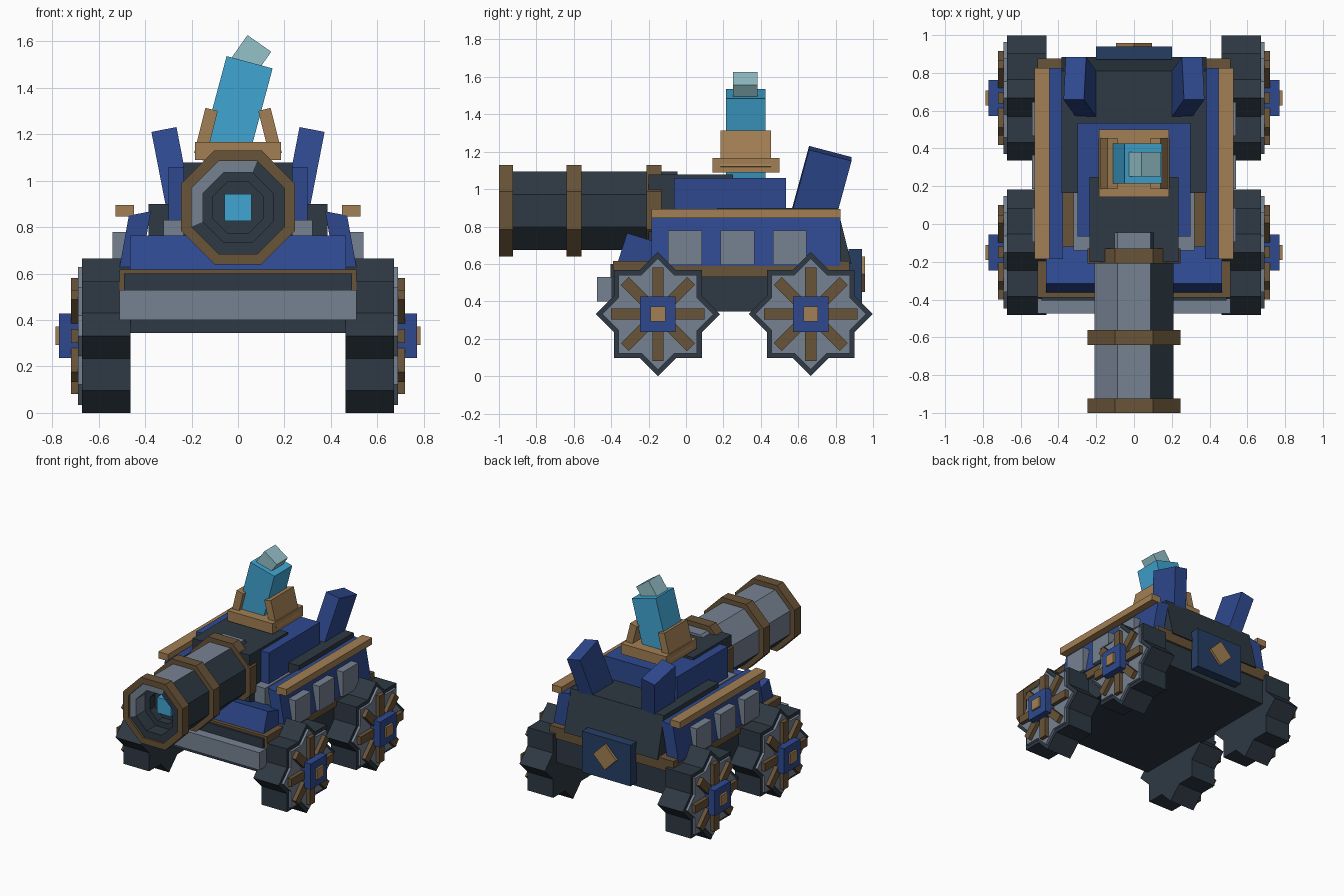
import bpy, bmesh, math
from mathutils import Matrix, Euler, Vector

if "Cube" in bpy.data.objects:
    bpy.data.objects.remove(bpy.data.objects["Cube"])


def mat(name, r, g, b):
    m = bpy.data.materials.new(name)
    m.diffuse_color = [(c / 255 / 12.92 if c < 10 else ((c / 255 + 0.055) / 1.055) ** 2.4)
                       for c in (r, g, b)] + [1]
    m.use_nodes = True
    m.node_tree.nodes["Principled BSDF"].inputs["Base Color"].default_value = m.diffuse_color
    return m


DARK = mat("dark_iron", 46, 57, 67)
GRAY = mat("gray_steel", 118, 130, 146)
BLUE = mat("blue_paint", 46, 73, 143)
NAVY = mat("navy_plate", 38, 62, 100)
BROWN = mat("brown_bronze", 104, 83, 56)
WOOD = mat("light_wood", 162, 127, 84)
CYAN = mat("cyan_crystal", 64, 165, 210)
PALE = mat("pale_crystal", 147, 193, 200)


def finish(name, bm, mats):
    bmesh.ops.recalc_face_normals(bm, faces=bm.faces)
    me = bpy.data.meshes.new(name)
    bm.to_mesh(me)
    bm.free()
    for m in mats:
        me.materials.append(m)
    ob = bpy.data.objects.new(name, me)
    bpy.context.collection.objects.link(ob)
    return ob


def box(name, m, center, size, rot=(0, 0, 0)):
    """Box from centre, size and rotation in degrees."""
    bm = bmesh.new()
    r = Euler([math.radians(a) for a in rot]).to_matrix().to_4x4()
    bmesh.ops.create_cube(bm, size=1, matrix=Matrix.Translation(center) @ r @ Matrix.Diagonal((*size, 1)))
    return finish(name, bm, [m])


def span(name, m, x, y, z):
    """Box from its extents on each axis."""
    e = (x, y, z)
    return box(name, m, [(a + b) / 2 for a, b in e], [b - a for a, b in e])


def prism(name, m, pts, axis, lo, hi):
    """Extrude a 2D outline along x (outline in yz) or y (outline in xz)."""
    bm = bmesh.new()
    place = (lambda p, t: (t, p[0], p[1])) if axis == 'x' else (lambda p, t: (p[0], t, p[1]))
    a = [bm.verts.new(place(p, lo)) for p in pts]
    b = [bm.verts.new(place(p, hi)) for p in pts]
    bm.faces.new(a)
    bm.faces.new(b[::-1])
    for i in range(len(pts)):
        j = (i + 1) % len(pts)
        bm.faces.new((a[i], a[j], b[j], b[i]))
    return finish(name, bm, [m])


def tube(name, mats, outer, inner, y0, y1, z, rule=lambda k: 0):
    """Eight-sided tube along y with flat sides up, one material per side."""
    bm = bmesh.new()
    c = math.cos(math.pi / 8)
    rings = []
    for rad, y in ((outer, y0), (outer, y1), (inner, y1), (inner, y0)):
        rings.append([bm.verts.new((rad / c * math.cos((k - .5) * math.pi / 4), y,
                                    z + rad / c * math.sin((k - .5) * math.pi / 4))) for k in range(8)])
    for k in range(8):
        n = (k + 1) % 8
        for i in range(4):
            a, b = rings[i], rings[(i + 1) % 4]
            bm.faces.new((a[k], a[n], b[n], b[k])).material_index = rule(k)
    return finish(name, bm, mats)


def star(r):
    """Eight-pointed star outline made by two crossed squares."""
    inner = r * math.cos(math.pi / 4) / math.cos(math.pi / 8)
    return [((r, inner)[k % 2] * math.cos(k * math.pi / 8),
             (r, inner)[k % 2] * math.sin(k * math.pi / 8)) for k in range(16)]


# Wheels: tyre, steel face, spokes, hub
WZ = 0.332
for s, side in ((1, "right"), (-1, "left")):
    for wy, end in ((-0.15, "front"), (0.667, "rear")):
        tag = f"{end}_{side}"
        shift = lambda r: [(wy + a, WZ + b) for a, b in star(r)]
        prism("tyre_" + tag, DARK, shift(0.332), 'x', s * 0.463, s * 0.672)
        prism("wheel_face_" + tag, GRAY, shift(0.297), 'x', s * 0.6, s * 0.69)
        for k in range(4):
            box(f"spoke_{tag}_{k}", BROWN, (s * 0.695, wy, WZ),
                (0.05, 0.06, 0.5), (k * 45, 0, 0))
        box("hub_" + tag, BLUE, (s * 0.72, wy, WZ), (0.1, 0.19, 0.19))
        box("hub_cap_" + tag, WOOD, (s * 0.75, wy, WZ), (0.07, 0.08, 0.08))

# Hull
span("hull", DARK, (-.49, .49), (-.405, .86), (.345, .6))
span("hull_band", BROWN, (-.51, .51), (-.39, .875), (.53, .617))
span("front_bumper", GRAY, (-.51, .51), (-.475, -.395), (.4, .53))
prism("front_wedge", BLUE, [(-.365, .61), (-.315, .765), (-.12, .705), (-.17, .57)], 'x', -.465, .465)
prism("rear_deck", DARK, [(.165, .6), (.165, .9), (.81, .9), (.885, .6)], 'x', -.385, .385)
span("cannon_mount", GRAY, (-.32, .32), (-.14, .25), (.6, .83))
span("upper_cabin", BLUE, (-.3, .3), (-.065, .535), (.65, 1.06))
span("cannon_housing", DARK, (-.235, .235), (-.2, .25), (.65, 1.078))

# Side armour, windows, rails and rear fins
for s, side in ((1, "right"), (-1, "left")):
    prism("side_armour_" + side, BLUE,
          [(s * .517, .59), (s * .47, .85), (s * .375, .868), (s * .425, .59)], 'y', -.185, .825)
    for k in range(3):
        y = 0.28 * k - 0.005
        span(f"side_plate_{side}_{k}", GRAY, sorted((s * .44, s * .54)), (y - .09, y + .09), (.595, .78))
    box("rail_" + side, WOOD, (s * .487, .32, .87), (.08, 1.01, .05))
    box("rear_fin_" + side, BLUE, (s * .28, .725, 1.02), (.11, .235, .36), (-15, s * 11, 0))

# Rear plate with diamond
span("rear_plate", NAVY, (-.2, .2), (.87, .94), (.375, .68))
box("rear_diamond", WOOD, (0, .94, .545), (.135, .035, .135), (0, 45, 0))

# Cannon: steel on the top and left sides, iron elsewhere
BZ = 0.885
tube("cannon_barrel", [DARK, GRAY], .21, .15, -.985, -.045, BZ, lambda k: int(k in (2, 3, 4)))
for k, (a, b) in enumerate(((-1, -.925), (-.64, -.56), (-.21, -.13))):
    tube(f"cannon_ring_{k}", [BROWN], .245, .2, a, b, BZ)
tube("bore_ring", [DARK], .155, .11, -.88, -.8, BZ)
span("bore_back", DARK, (-.14, .14), (-.82, -.78), (BZ - .14, BZ + .14))
span("bore_crystal", CYAN, (-.058, .058), (-.87, -.8), (BZ - .058, BZ + .058))

# Crystal holder and crystal
span("crystal_base", WOOD, (-.185, .185), (.143, .5), (1.09, 1.167))
for s, side in ((1, "right"), (-1, "left")):
    box("crystal_claw_" + side, WOOD, (s * .138, .32, 1.21), (.055, .27, .2), (0, -s * 14, 0))
axis = Vector((math.sin(math.radians(15)), 0, math.cos(math.radians(15))))
box("crystal", CYAN, Vector((.05, .32, 1.51)) - axis * .23, (.205, .21, .46), (0, 15, 0))
box("crystal_tip", PALE, (.056, .317, 1.54), (.125, .13, .125), (0, 35, 0))
